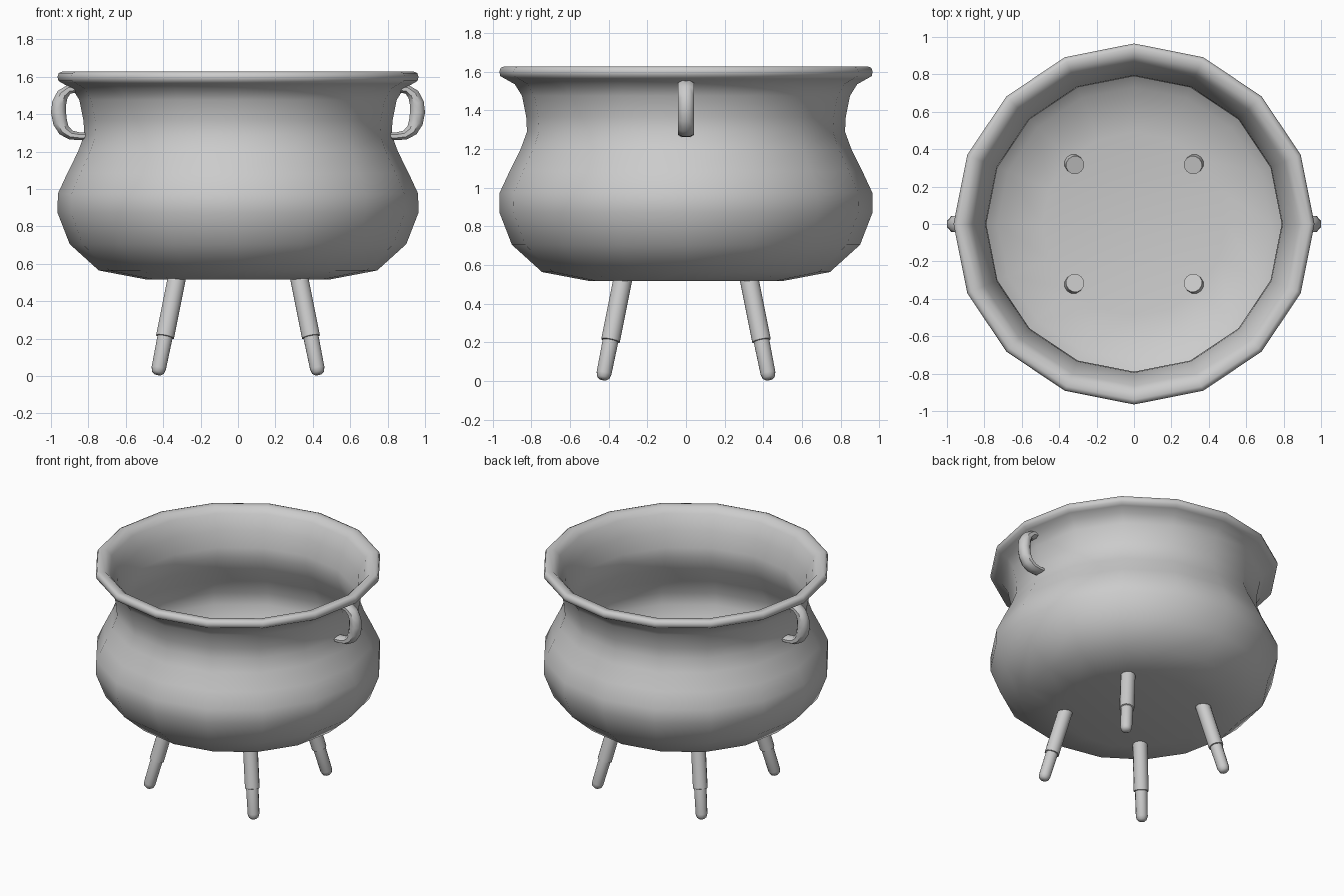
import bpy, bmesh, math
from mathutils import Vector

if "Cube" in bpy.data.objects:
    bpy.data.objects.remove(bpy.data.objects["Cube"])


def finish(name, bm, angle):
    bmesh.ops.recalc_face_normals(bm, faces=bm.faces)
    mesh = bpy.data.meshes.new(name)
    bm.to_mesh(mesh)
    bm.free()
    obj = bpy.data.objects.new(name, mesh)
    bpy.context.collection.objects.link(obj)
    bpy.ops.object.select_all(action='DESELECT')
    obj.select_set(True)
    bpy.context.view_layer.objects.active = obj
    bpy.ops.object.shade_smooth_by_angle(angle=math.radians(angle))
    return obj


def skin(bm, rings):
    # Bridge successive rings of points and cap both ends
    loops = [[bm.verts.new(p) for p in ring] for ring in rings]
    n = len(loops[0])
    for a, b in zip(loops, loops[1:]):
        for i in range(n):
            j = (i + 1) % n
            bm.faces.new((a[i], a[j], b[j], b[i]))
    bm.faces.new(loops[0])
    bm.faces.new(loops[-1])


def circle(r, z, n):
    return [Vector((r * math.cos(2 * math.pi * i / n),
                    r * math.sin(2 * math.pi * i / n), z)) for i in range(n)]


# Pot: 16-sided turned shell, outside from the base up, over the rim, down inside
profile = [(0.496, 0.517), (0.744, 0.564), (0.90, 0.705), (0.965, 0.873),
           (0.963, 0.975), (0.912, 1.085), (0.855, 1.20), (0.822, 1.29),
           (0.826, 1.365), (0.848, 1.475), (0.885, 1.535), (0.935, 1.563),
           (0.96, 1.577), (0.965, 1.60), (0.958, 1.62), (0.94, 1.627),
           (0.90, 1.622), (0.865, 1.585), (0.82, 1.48), (0.795, 1.365),
           (0.79, 1.295), (0.825, 1.20), (0.882, 1.08), (0.933, 0.97),
           (0.935, 0.88), (0.873, 0.725), (0.73, 0.595), (0.49, 0.55)]
bm = bmesh.new()
skin(bm, [circle(r, z, 16) for r, z in profile])
finish("pot", bm, 50)

# Legs: splayed stepped pegs with rounded feet
leg_profile = [(0.050, 0), (0.050, 0.39), (0.042, 0.392), (0.040, 0.565),
               (0.033, 0.588), (0.018, 0.600)]
for sx, side in ((-1, "left"), (1, "right")):
    for sy, end in ((-1, "front"), (1, "back")):
        top = Vector((0.315 * sx, 0.315 * sy, 0.585))
        axis = Vector((0.432 * sx, 0.432 * sy, 0)) - top
        rot = axis.to_track_quat('Z', 'Y')
        bm = bmesh.new()
        skin(bm, [[top + rot @ p for p in circle(r, t, 12)] for r, t in leg_profile])
        finish(f"{end}_{side}_leg", bm, 40)

# Handles: C-shaped bars, (x, z, in-plane half thickness)
path = [(0.865, 1.535, 0.020), (0.905, 1.532, 0.024), (0.938, 1.505, 0.032),
        (0.956, 1.46, 0.038), (0.960, 1.41, 0.040), (0.951, 1.355, 0.038),
        (0.930, 1.313, 0.032), (0.893, 1.288, 0.025), (0.850, 1.282, 0.021),
        (0.815, 1.282, 0.020)]
for s, side in ((-1, "left"), (1, "right")):
    rings = []
    for i, (x, z, h) in enumerate(path):
        a, b = path[max(i - 1, 0)], path[min(i + 1, len(path) - 1)]
        d = Vector((b[0] - a[0], b[1] - a[1])).normalized()
        ring = []
        for k in range(8):
            ang = math.pi * (k + 0.5) / 4
            off = h * math.cos(ang) / math.cos(math.pi / 8)
            ring.append(Vector((s * (x - d.y * off), 0.046 * math.sin(ang), z + d.x * off)))
        rings.append(ring)
    bm = bmesh.new()
    skin(bm, rings)
    finish(f"{side}_handle", bm, 50)
